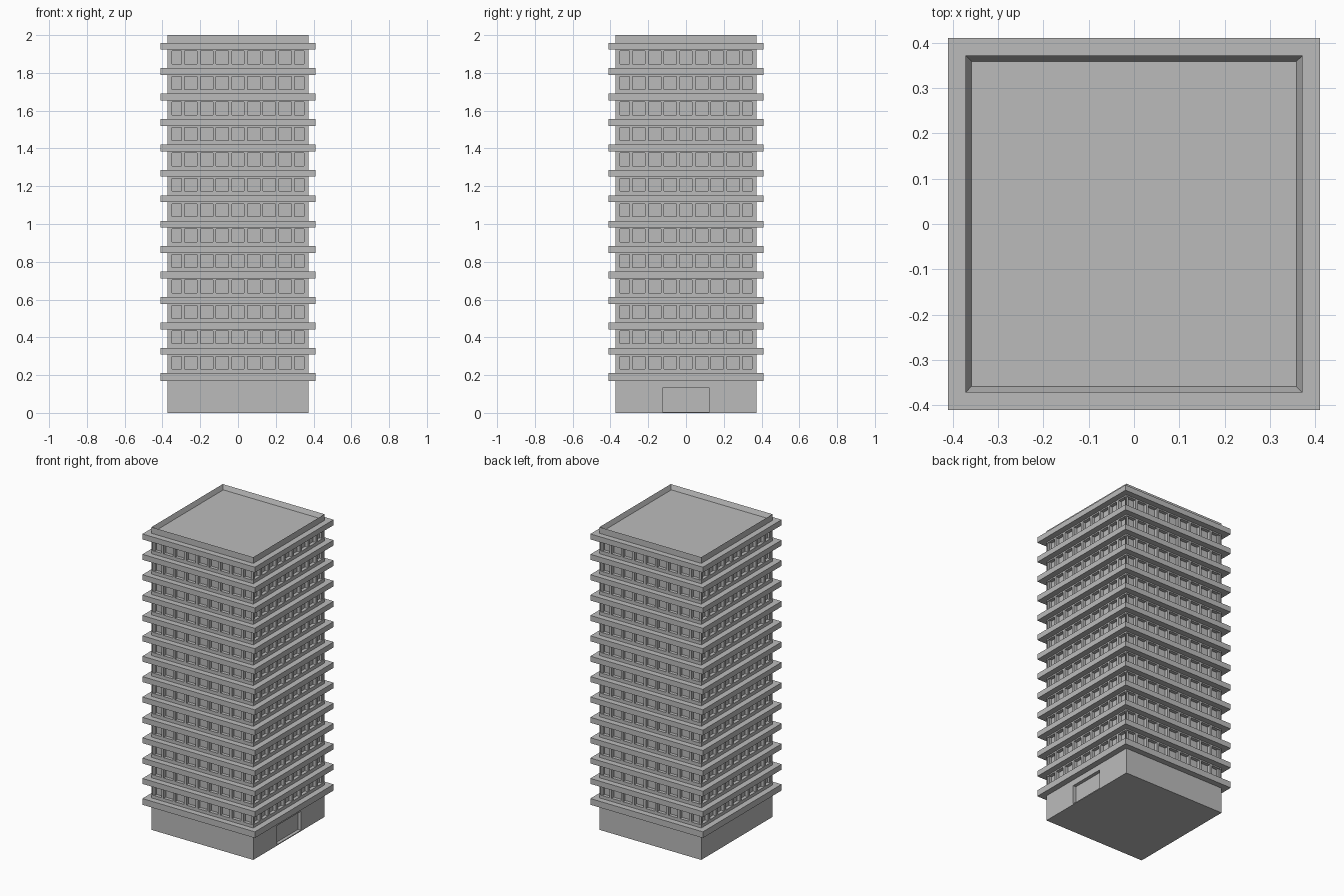
import bpy
import bmesh
from math import pi
from mathutils import Matrix

if "Cube" in bpy.data.objects:
    bpy.data.objects.remove(bpy.data.objects["Cube"], do_unlink=True)

HALF = 0.372        # half width of the tower walls
SLAB = 0.411        # half width of the floor slabs
RECESS = 0.022      # depth of windows and door
STOREYS = 13
PITCH = 0.1346

concrete = bpy.data.materials.new("concrete grey")
concrete.use_nodes = True
grey = (0.5, 0.5, 0.5, 1)
concrete.diffuse_color = grey
concrete.node_tree.nodes["Principled BSDF"].inputs["Base Color"].default_value = grey


def finish(name, bm):
    bmesh.ops.remove_doubles(bm, verts=bm.verts, dist=0.0001)
    bmesh.ops.recalc_face_normals(bm, faces=bm.faces)
    mesh = bpy.data.meshes.new(name)
    bm.to_mesh(mesh)
    bm.free()
    mesh.materials.append(concrete)
    obj = bpy.data.objects.new(name, mesh)
    bpy.context.collection.objects.link(obj)
    return obj


def box(name, half, z0, z1):
    bm = bmesh.new()
    size = Matrix.Diagonal((2 * half, 2 * half, z1 - z0, 1))
    bmesh.ops.create_cube(bm, size=1, matrix=Matrix.Translation((0, 0, (z0 + z1) / 2)) @ size)
    return finish(name, bm)


def quad(bm, turn, points):
    bm.faces.new([bm.verts.new(turn @ Matrix.Translation(p).to_translation()) for p in points])


def facade(bm, side, xs, zs):
    """Wall panel with recessed openings in every odd cell of the grid."""
    turn = Matrix.Rotation(side * pi / 2, 4, "Z")
    front, back = -HALF, -HALF + RECESS
    for i, (a, b) in enumerate(zip(xs, xs[1:])):
        for j, (c, d) in enumerate(zip(zs, zs[1:])):
            corners = [(a, c), (b, c), (b, d), (a, d)]
            opening = i % 2 and j % 2
            y = back if opening else front
            quad(bm, turn, [(x, y, z) for x, z in corners])
            if opening:
                for (x0, z0), (x1, z1) in zip(corners, corners[1:] + corners[:1]):
                    quad(bm, turn, [(x0, front, z0), (x1, front, z1),
                                    (x1, back, z1), (x0, back, z0)])


def cap(bm, z):
    quad(bm, Matrix.Identity(4), [(-HALF, -HALF, z), (HALF, -HALF, z),
                                  (HALF, HALF, z), (-HALF, HALF, z)])


# Ground floor, with the entrance on the left side
bm = bmesh.new()
for side in range(4):
    if side == 1:
        facade(bm, side, [-HALF, -0.124, 0.124, HALF], [0, 0.006, 0.131, 0.19])
    else:
        facade(bm, side, [-HALF, HALF], [0, 0.19])
cap(bm, 0)
cap(bm, 0.19)
finish("ground_floor", bm)

# Window storeys
xs, zs = [-HALF], [0.19]
for k in range(9):
    centre = (k - 4) * 0.0831
    xs += [centre - 0.033, centre + 0.033]
for k in range(STOREYS):
    centre = 0.2655 + k * PITCH
    zs += [centre - 0.034, centre + 0.034]
xs.append(HALF)
zs.append(1.945)
bm = bmesh.new()
for side in range(4):
    facade(bm, side, xs, zs)
cap(bm, 0.19)
cap(bm, 1.945)
finish("window_walls", bm)

# Floor slabs
box("first_slab", SLAB, 0.17, 0.211)
for k in range(STOREYS):
    centre = 0.326 + k * PITCH
    box(f"floor_slab_{k + 1}", SLAB, centre - 0.018, centre + 0.018)

# Roof block with a sunken deck inside a thin parapet
roof = box("roof_parapet", HALF, 1.94, 2.0)
bm = bmesh.new()
bm.from_mesh(roof.data)
bm.faces.ensure_lookup_table()
top = max(bm.faces, key=lambda f: f.calc_center_median().z)
bmesh.ops.inset_region(bm, faces=[top], thickness=0.018)
bmesh.ops.translate(bm, verts=top.verts, vec=(0, 0, -0.03))
bm.to_mesh(roof.data)
bm.free()
